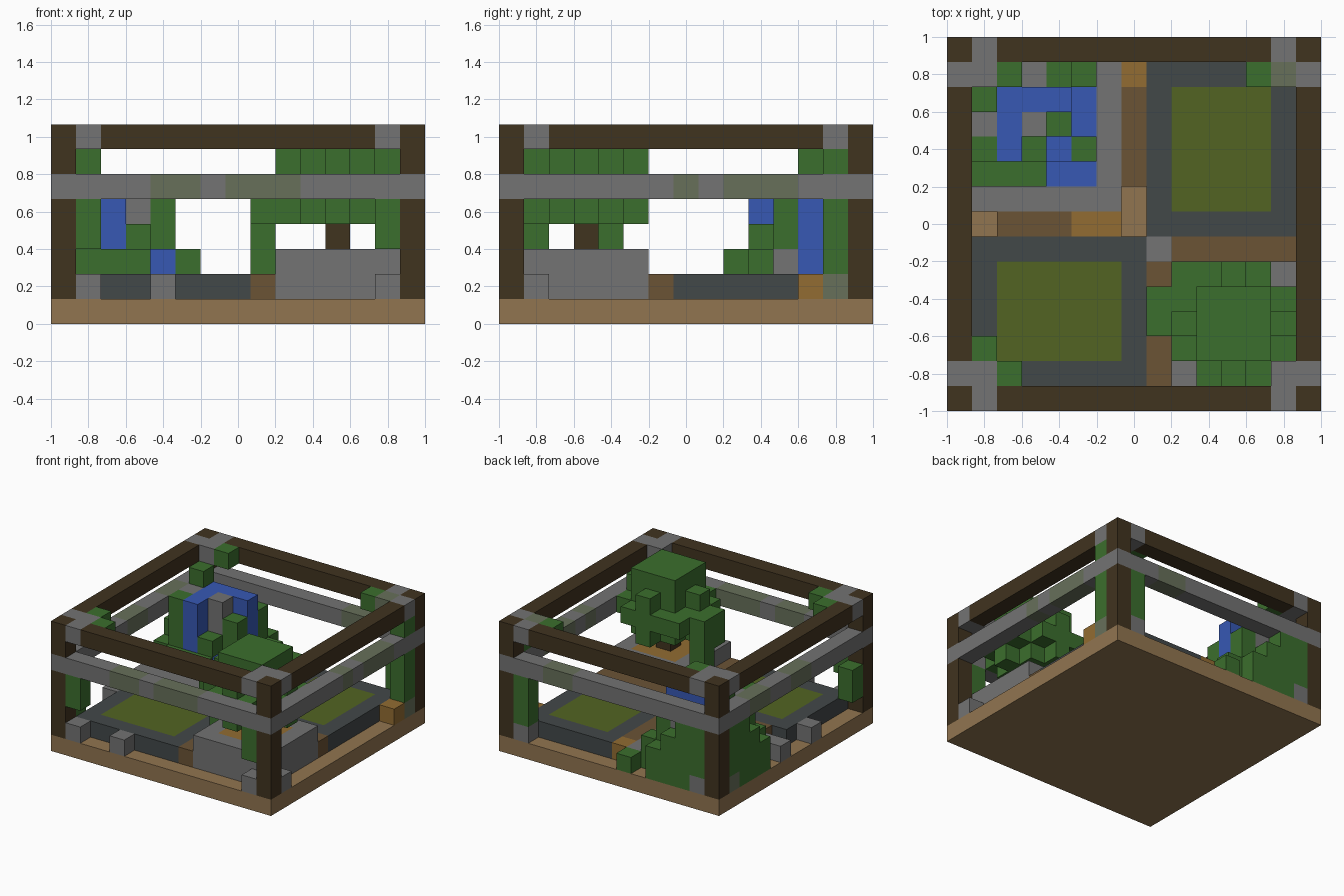
import bpy
import bmesh
from mathutils import Vector

if "Cube" in bpy.data.objects:
    bpy.data.objects.remove(bpy.data.objects["Cube"], do_unlink=True)

COUNT = 15                 # cells along each side
CELL = 2 / COUNT
LAST = COUNT - 1

PALETTE = {
    "tan": "917550", "dark brown": "40331f", "gray": "737373", "moss gray": "67705a",
    "leaf green": "3b6e2d", "water blue": "3758b4", "slate": "424849",
    "olive": "526422", "path brown": "6b5335", "ochre": "926c32",
}


def linear(text):
    c = int(text, 16) / 255
    return c / 12.92 if c < 0.04045 else ((c + 0.055) / 1.055) ** 2.4


def make_material(name, code):
    colour = [linear(code[n:n + 2]) for n in (0, 2, 4)] + [1]
    mat = bpy.data.materials.new(name)
    mat.use_nodes = True
    mat.diffuse_color = colour
    shader = next(n for n in mat.node_tree.nodes if n.type == "BSDF_PRINCIPLED")
    shader.inputs["Base Color"].default_value = colour
    shader.inputs["Roughness"].default_value = 0.9
    return mat


materials = {name: make_material(name, code) for name, code in PALETTE.items()}
grid = {}


def span(value):
    return range(value[0], value[1] + 1) if isinstance(value, tuple) else (value,)


def put(part, colour, i, j, k):
    """Fill a block of cells; later blocks replace earlier ones."""
    for a in span(i):
        for b in span(j):
            for c in span(k):
                grid[a, b, c] = (part, colour)


def clear(i, j, k):
    for a in span(i):
        for b in span(j):
            grid.pop((a, b, k), None)


# Base slab
put("base", "tan", (0, LAST), (0, LAST), 0)

# Posts, top beams and middle rails
for edge in (0, LAST):
    for other in (0, LAST):
        put("frame_posts", "dark brown", edge, other, (1, 7))
for edge in (0, LAST):
    put("top_beams", "dark brown", (0, LAST), edge, 7)
    put("top_beams", "dark brown", edge, (0, LAST), 7)
    put("middle_rails", "gray", (0, LAST), edge, 5)
    put("middle_rails", "gray", edge, (0, LAST), 5)
for a, edge_a in ((1, 0), (LAST - 1, LAST)):
    for b, edge_b in ((1, 0), (LAST - 1, LAST)):
        put("corner_brackets", "gray", a, edge_b, 7)
        put("corner_brackets", "gray", edge_a, b, 7)
        put("corner_brackets", "gray", a, b, 7)
put("corner_brackets", "moss gray", LAST - 1, LAST - 1, 7)

# Mossy stretches of the rails
for run in ((4, 5), (7, 9)):
    put("middle_rails", "moss gray", run, 0, 5)
for run in (7, (9, 11)):
    put("middle_rails", "moss gray", LAST, run, 5)
for run in ((6, 7), (10, 11)):
    put("middle_rails", "moss gray", 0, run, 5)
put("middle_rails", "moss gray", (10, 11), LAST, 5)

# Two fields with slate borders
put("front_field", "slate", (1, 7), (1, 6), 1)
put("front_field", "olive", (2, 6), (2, 5), 1)
put("back_field", "slate", (8, 13), (7, 13), 1)
put("back_field", "olive", (9, 12), (8, 12), 1)

# Paths
put("paths", "path brown", (1, 7), 7, 1)
put("paths", "path brown", 7, (8, 12), 1)
put("paths", "path brown", (8, 13), 6, 1)
put("paths", "path brown", 8, (1, 5), 1)
put("paths", "ochre", (5, 6), 7, 1)
put("paths", "ochre", 7, 13, 1)
put("paths", "gray", 8, 6, 1)
clear(1, 7, 1)
clear(7, (7, 8), 1)

# Stones around the edge
for a, b in ((1, 0), (4, 0), (13, 0), (LAST, 1), (0, 5), (0, 8), (13, LAST)):
    put("edge_stones", "gray", a, b, 1)
put("edge_stones", "ochre", LAST, 12, 1)
put("edge_stones", "moss gray", LAST, 13, 1)

# Tree planter, soil and trunk
put("planter", "gray", (9, 13), (1, 5), (1, 2))
put("planter_soil", "ochre", (10, 12), (2, 4), (1, 2))
put("tree_trunk", "dark brown", 11, 3, (2, 5))

# Tree canopy, layer by layer around the trunk
for a in range(-2, 3):
    for b in range(-2, 3):
        near, far = sorted((abs(a), abs(b)))
        core = far < 2
        layers = {4: core or near == 0, 5: core or near < 2,
                  6: core or near == 0, 7: core}
        for level, filled in layers.items():
            if filled:
                put("tree_canopy", "leaf green", 11 + a, 3 + b, level)
put("tree_canopy", "leaf green", 9, 5, 5)
put("tree_canopy", "leaf green", 8, (3, 4), (4, 5))
put("tree_canopy", "leaf green", 8, 4, (2, 3))

# Low wall around the hill
put("pool_wall", "gray", (1, 6), 8, 1)
put("pool_wall", "gray", 6, (8, 13), 1)

# Hill
put("hill", "leaf green", (1, 5), (9, 13), 1)
put("hill", "leaf green", (1, 3), 9, 2)
put("hill", "leaf green", (1, 3), (10, 13), (2, 3))
put("hill", "leaf green", 1, 10, (4, 5))
put("hill", "leaf green", 4, 11, (3, 4))
put("hill", "leaf green", 4, 13, (2, 4))
put("hill", "leaf green", 5, 10, 2)
put("hill", "leaf green", 5, 13, 2)
put("hill", "gray", 4, 11, 2)
put("hill", "gray", (1, 3), (11, 13), 4)
put("hill", "gray", 1, 11, 5)
put("hill", "gray", 3, 11, 5)

# Overgrown outer slopes of the hill
for step, height in enumerate((4, 4, 3, 2)):
    put("hill_slopes", "leaf green", 1 + step, LAST, (1, height))
    put("hill_slopes", "leaf green", 0, 13 - step, (1, height))
put("hill_slopes", "gray", 1, LAST, 1)
put("hill_slopes", "moss gray", 0, 13, 1)
put("hill_slopes", "leaf green", 6, LAST, 1)

# Stream, waterfalls and pool
put("stream", "water blue", (2, 4), 12, 5)
put("stream", "water blue", 2, (10, 11), 5)
put("stream", "water blue", 2, 10, (3, 4))
put("stream", "water blue", 4, 12, (1, 4))
put("stream", "water blue", 5, (11, 12), 1)
put("stream", "water blue", 4, 10, (1, 2))
put("stream", "water blue", (4, 5), 9, 1)

# Vines on the frame
vine = ("vines", "leaf green")
put(*vine, 1, 0, (3, 4))
put(*vine, 13, 0, (3, 4))
put(*vine, 13, LAST, (2, 4))
put(*vine, LAST, 13, (2, 4))
put(*vine, LAST, 13, 6)
put(*vine, 0, 1, (2, 3))
put(*vine, 1, 12, 6)
for a, b in ((2, 13), (12, 13), (2, 1), (1, 2)):
    put(*vine, a, b, 7)


def build_part(part):
    """Skin the exposed sides of one part's cells."""
    cells = {c: v[1] for c, v in grid.items() if v[0] == part}
    slots = sorted(set(cells.values()))
    bm = bmesh.new()
    for cell, colour in cells.items():
        low = Vector(cell) * CELL - Vector((1, 1, 0))
        for axis in range(3):
            for side in (0, 1):
                beside = list(cell)
                beside[axis] += 2 * side - 1
                if tuple(beside) in grid:
                    continue
                u, v = Vector(), Vector()
                u[(axis + 1) % 3] = v[(axis + 2) % 3] = CELL
                corner = low.copy()
                corner[axis] += side * CELL
                ring = [corner, corner + u, corner + u + v, corner + v]
                if not side:
                    ring.reverse()
                face = bm.faces.new([bm.verts.new(p) for p in ring])
                face.material_index = slots.index(colour)
    bmesh.ops.remove_doubles(bm, verts=bm.verts, dist=CELL / 100)
    mesh = bpy.data.meshes.new(part)
    bm.to_mesh(mesh)
    bm.free()
    for colour in slots:
        mesh.materials.append(materials[colour])
    bpy.context.collection.objects.link(bpy.data.objects.new(part, mesh))


for part in sorted({v[0] for v in grid.values()}):
    build_part(part)
